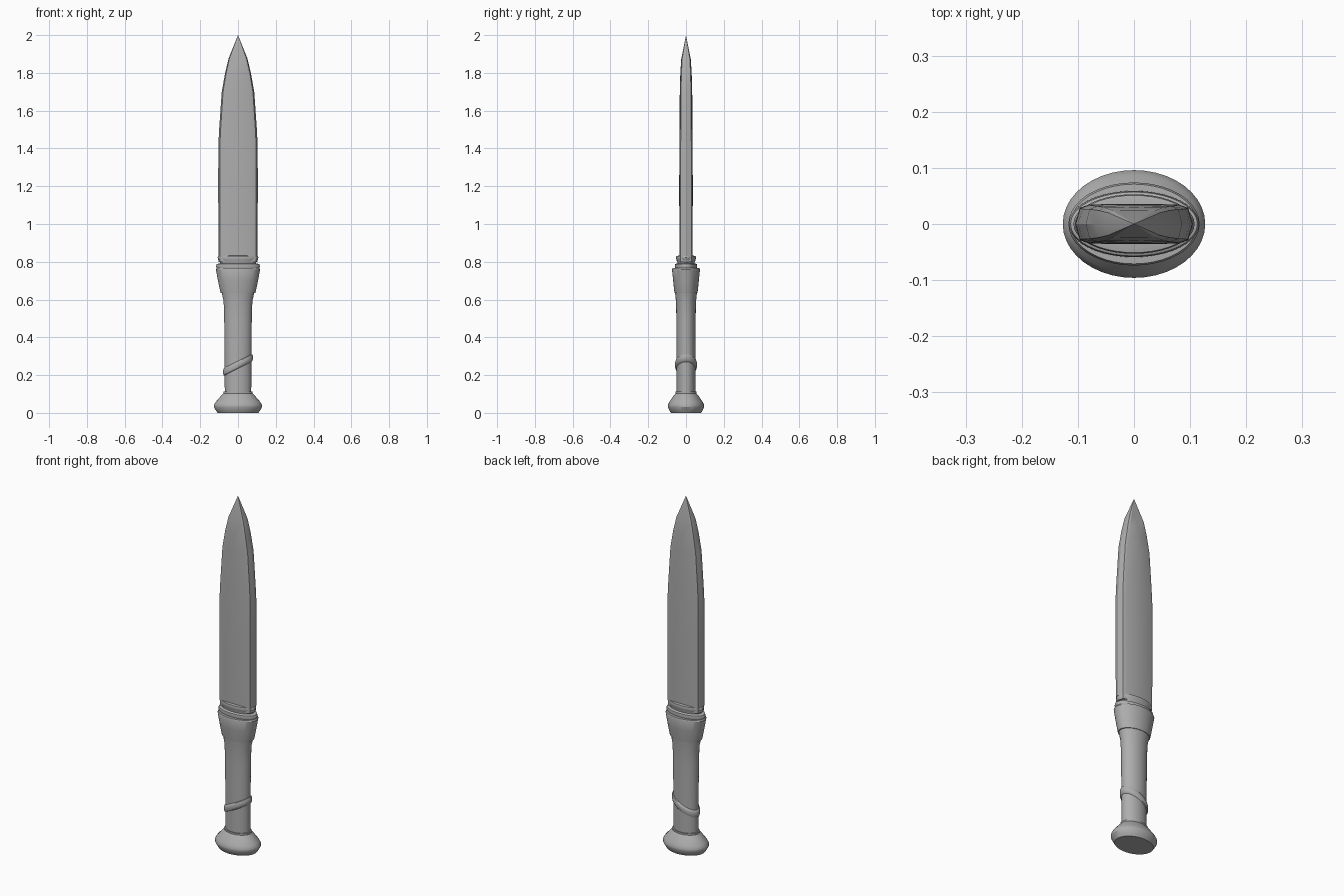
import bpy, bmesh, math

if "Cube" in bpy.data.objects:
    bpy.data.objects.remove(bpy.data.objects["Cube"])

steel = bpy.data.materials.new("plain grey")
steel.diffuse_color = (0.42, 0.42, 0.42, 1)
steel.use_nodes = True
steel.node_tree.nodes["Principled BSDF"].inputs["Base Color"].default_value = steel.diffuse_color


def loft(name, rings, tip=None, closed=False, angle=30):
    """Skin a stack of equal-length point rings; cap, point or close the ends."""
    bm = bmesh.new()
    loops = [[bm.verts.new(p) for p in r] for r in rings]
    n = len(loops[0])
    pairs = list(zip(loops, loops[1:]))
    if closed:
        pairs.append((loops[-1], loops[0]))
    for a, b in pairs:
        for i in range(n):
            j = (i + 1) % n
            bm.faces.new((a[i], a[j], b[j], b[i]))
    if not closed:
        bm.faces.new(loops[0][::-1])
        if tip:
            v = bm.verts.new(tip)
            for i in range(n):
                bm.faces.new((loops[-1][i], loops[-1][(i + 1) % n], v))
        else:
            bm.faces.new(loops[-1])
    bmesh.ops.recalc_face_normals(bm, faces=bm.faces)
    mesh = bpy.data.meshes.new(name)
    bm.to_mesh(mesh)
    bm.free()
    ob = bpy.data.objects.new(name, mesh)
    bpy.context.collection.objects.link(ob)
    mesh.materials.append(steel)
    bpy.ops.object.select_all(action='DESELECT')
    bpy.context.view_layer.objects.active = ob
    ob.select_set(True)
    bpy.ops.object.shade_smooth_by_angle(angle=math.radians(angle))
    return ob


def oval(rx, ry, z, slope=0.0, n=40):
    angles = [2 * math.pi * i / n for i in range(n)]
    return [(rx * math.cos(a), ry * math.sin(a), z + slope * rx * math.cos(a)) for a in angles]


def turned(name, profile):
    """Oval turned part from (half width, half depth, height) rows."""
    return loft(name, [oval(*row) for row in profile])


# Pommel: flared foot with a rolled rim
turned("pommel", [(0.108, 0.08, 0), (0.115, 0.086, 0.01), (0.127, 0.096, 0.03),
                  (0.127, 0.096, 0.042), (0.118, 0.088, 0.058), (0.092, 0.068, 0.088),
                  (0.077, 0.055, 0.103), (0.077, 0.055, 0.112)])

# Grip
turned("grip", [(0.07, 0.05, 0.105), (0.071, 0.05, 0.3), (0.073, 0.051, 0.5),
                (0.076, 0.053, 0.59), (0.088, 0.059, 0.645)])

# Flared bolster above the grip
turned("bolster", [(0.092, 0.061, 0.636), (0.094, 0.062, 0.642), (0.106, 0.068, 0.70),
                   (0.117, 0.074, 0.758), (0.113, 0.071, 0.766), (0.10, 0.05, 0.767)])

# Two collar rings with a groove between them
turned("lower_collar", [(0.10, 0.05, 0.76), (0.113, 0.057, 0.766), (0.116, 0.059, 0.776),
                        (0.113, 0.057, 0.787), (0.098, 0.048, 0.792)])
turned("upper_collar", [(0.095, 0.046, 0.788), (0.095, 0.046, 0.797), (0.105, 0.051, 0.81),
                        (0.108, 0.053, 0.822), (0.105, 0.051, 0.83), (0.09, 0.041, 0.832)])

# Slanted cord around the grip
cord = [(0.068, 0.047, 0.233), (0.076, 0.055, 0.237), (0.079, 0.058, 0.248),
        (0.079, 0.058, 0.262), (0.076, 0.055, 0.272), (0.068, 0.047, 0.276)]
loft("slanted_cord", [oval(rx, ry, z, 0.5) for rx, ry, z in cord], closed=True, angle=50)

# Blade: bevelled double-edged section, tapered to a point
quarter = [(1, 0), (0.92, 0.80), (0.76, 0.97), (0, 1)]
half = quarter + [(-x, y) for x, y in quarter[-2::-1]]
section = half + [(x, -y) for x, y in half[-2:0:-1]]
stations = [(0.103, 0.035, 0.80), (0.105, 0.036, 1.2), (0.104, 0.035, 1.42),
            (0.100, 0.034, 1.50), (0.086, 0.033, 1.70), (0.068, 0.030, 1.80),
            (0.050, 0.025, 1.875)]
loft("blade", [[(x * w, y * t, z) for x, y in section] for w, t, z in stations],
     tip=(0, 0, 2.0), angle=25)
